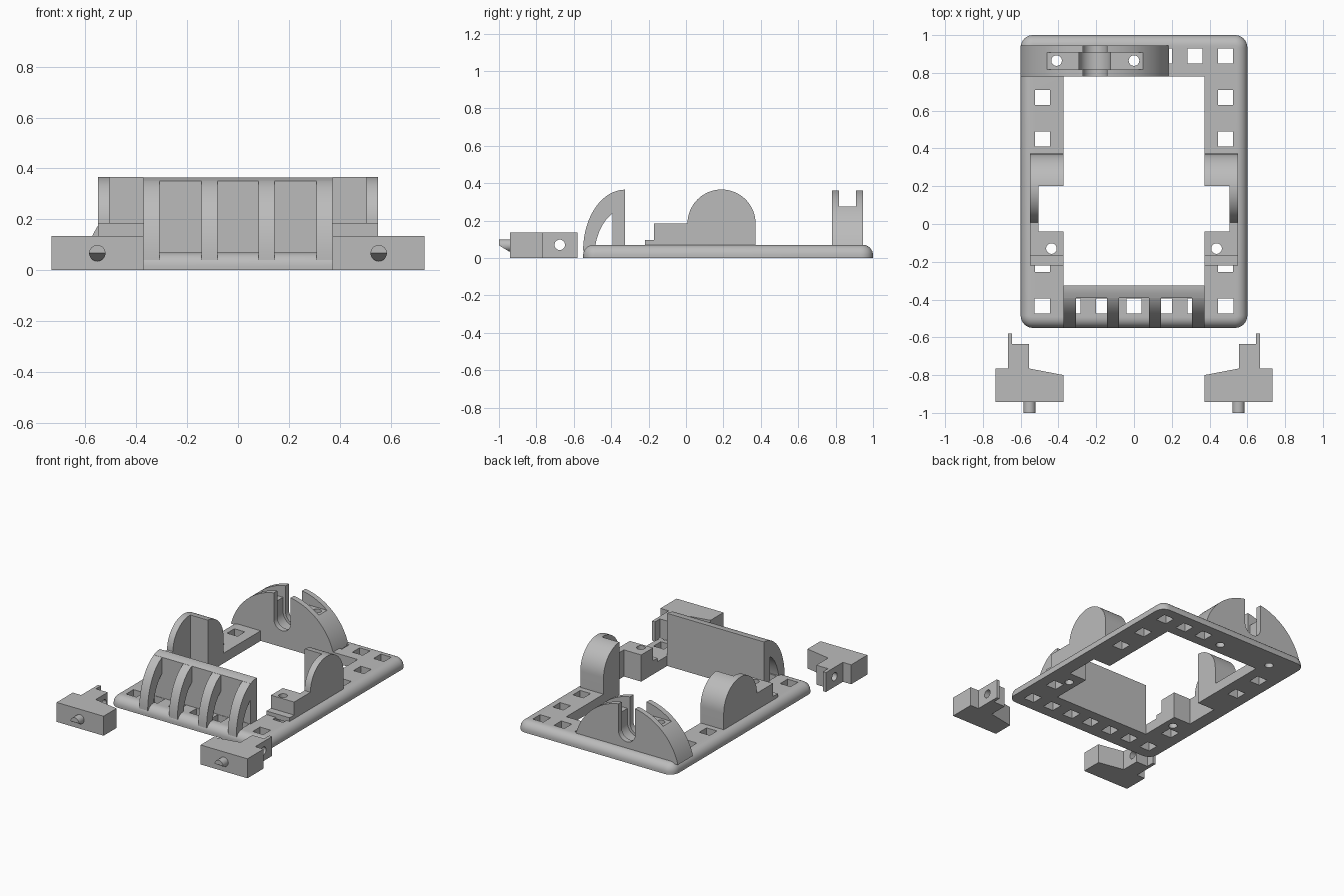
import bpy, bmesh
from math import sin, cos, pi

cube = bpy.data.objects.get("Cube")
if cube:
    bpy.data.objects.remove(cube, do_unlink=True)

grey = bpy.data.materials.new("plain grey")
grey.use_nodes = True
grey.diffuse_color = (0.5, 0.5, 0.5, 1)
grey.node_tree.nodes["Principled BSDF"].inputs["Base Color"].default_value = (0.5, 0.5, 0.5, 1)


def finish(name, bm):
    bmesh.ops.recalc_face_normals(bm, faces=bm.faces)
    mesh = bpy.data.meshes.new(name)
    bm.to_mesh(mesh)
    bm.free()
    mesh.materials.append(grey)
    ob = bpy.data.objects.new(name, mesh)
    bpy.context.collection.objects.link(ob)
    return ob


def add_prism(bm, pts, axis, lo, hi):
    """Extrude a 2D outline along an axis between lo and hi."""
    place = {"x": lambda u, v, w: (w, u, v),
             "y": lambda u, v, w: (u, w, v),
             "z": lambda u, v, w: (u, v, w)}[axis]
    a = [bm.verts.new(place(u, v, lo)) for u, v in pts]
    b = [bm.verts.new(place(u, v, hi)) for u, v in pts]
    bm.faces.new(a)
    bm.faces.new(b[::-1])
    for i in range(len(pts)):
        j = (i + 1) % len(pts)
        bm.faces.new((a[i], b[i], b[j], a[j]))


def prism(name, pts, axis, lo, hi):
    bm = bmesh.new()
    add_prism(bm, pts, axis, lo, hi)
    return finish(name, bm)


def rect(u0, u1, v0, v1):
    return [(u0, v0), (u1, v0), (u1, v1), (u0, v1)]


def arc(cu, cv, ru, rv, start, end, n=32):
    steps = [start + (end - start) * i / n for i in range(n + 1)]
    return [(cu + ru * cos(t), cv + rv * sin(t)) for t in steps]


def circle(u, v, r):
    return arc(u, v, r, r, 0, 2 * pi, 32)[:-1]


def cut(ob, *prisms):
    """Subtract each prism from the object and bake the result."""
    for spec in prisms:
        tool = prism("cutter", *spec)
        tool.hide_render = True
        mod = ob.modifiers.new("cut", "BOOLEAN")
        mod.operation, mod.solver, mod.object = "DIFFERENCE", "EXACT", tool
        bpy.context.view_layer.update()
        graph = bpy.context.evaluated_depsgraph_get()
        mesh = bpy.data.meshes.new_from_object(ob.evaluated_get(graph))
        ob.modifiers.clear()
        ob.data = mesh
        bpy.data.objects.remove(tool, do_unlink=True)


def smooth(ob):
    bpy.ops.object.select_all(action="DESELECT")
    ob.select_set(True)
    bpy.context.view_layer.objects.active = ob
    bpy.ops.object.shade_smooth_by_angle(angle=0.5)


parts = []

# Base frame: rounded slab with a notched opening and a grid of square holes
bm = bmesh.new()
add_prism(bm, rect(-0.6, 0.6, -0.55, 1.0), "z", 0, 0.07)
upright = [e for e in bm.edges if abs(e.verts[0].co.z - e.verts[1].co.z) > 0.01]
bmesh.ops.bevel(bm, geom=upright, offset=0.065, segments=8, profile=0.5, affect="EDGES")
rim = [e for e in bm.edges if all(v.co.z > 0.06 for v in e.verts)]
bmesh.ops.bevel(bm, geom=rim, offset=0.055, segments=8, profile=0.5, affect="EDGES")
frame = finish("base_frame", bm)
holes = [(0.162 * i, -0.435) for i in range(-3, 4)]
holes += [(s * 0.485, y) for s in (-1, 1) for y in (-0.215, 0.45, 0.67)]
holes += [(x, 0.89) for x in (0.162, 0.322, 0.485)]
SCREWS = [(-0.41, 0.865), (0.0, 0.865)]
PEGS = [(-0.437, -0.13), (0.437, -0.13)]
cut(frame,
    (rect(-0.372, 0.372, -0.325, 0.78), "z", -0.1, 0.2),
    (rect(-0.505, 0.505, -0.04, 0.2), "z", -0.1, 0.2),
    *[(rect(x - 0.04, x + 0.04, y - 0.04, y + 0.04), "z", -0.1, 0.2) for x, y in holes],
    *[(circle(x, y, 0.028), "z", -0.1, 0.2) for x, y in SCREWS + PEGS])
parts.append(frame)

# Front guard: solid wall with four curved ribs
outer = arc(-0.325, 0.04, 0.225, 0.325, pi, pi / 2, 24)
wall_top = [p for p in outer if p[0] > -0.39]
parts.append(prism("guard_wall", [(-0.325, 0.02), (-0.392, 0.02), (-0.392, 0.351)] + wall_top,
                   "x", -0.372, 0.372))
inner = [p for p in arc(-0.325, 0, 0.165, 0.26, pi / 2, pi, 32) if p[0] < -0.39 and p[1] > 0.03]
rib_profile = ([p for p in outer if p[0] < -0.392] + [(-0.39, 0.351), (-0.39, 0.238)] + inner)
for i, x in enumerate((-0.34, -0.112, 0.112, 0.34)):
    parts.append(prism("guard_rib_%d" % (i + 1), rib_profile, "x", x - 0.032, x + 0.032))

# Side supports: stepped block rising into a round-topped dome
profile = [(-0.22, 0.06), (-0.22, 0.095), (-0.17, 0.095), (-0.17, 0.185), (0.008, 0.185)]
profile += arc(0.19, 0.184, 0.182, 0.182, pi, 0)[1:] + [(0.372, 0.06)]
for side, s in (("left", 1), ("right", -1)):
    support = prism(side + "_support", profile, "x", *sorted((s * 0.372, s * 0.55)))
    cut(support,
        (rect(*sorted((s * 0.3, s * 0.505)), -0.04, 0.2), "z", -0.1, 0.5),
        (circle(s * 0.437, -0.13, 0.028), "z", -0.1, 0.5))
    parts.append(support)

# Rear arch: groove along the top, stepped round-bottomed slot, screw holes
MID = -0.207
half = [p for p in arc(MID, -0.04, 0.405, 0.405, pi, 0, 64) if p[1] > 0.055]
arch = prism("rear_arch", half, "y", 0.78, 0.945)


def slot(r):
    return [(MID + r, 0.5), (MID - r, 0.5)] + arc(MID, 0.178, r, r, pi, 2 * pi, 24)


cut(arch,
    (rect(-0.7, 0.3, 0.275, 0.5), "y", 0.818, 0.908),
    (slot(0.064), "y", 0.7, 1.1),
    (slot(0.083), "y", 0.818, 0.908),
    *[(circle(x, y, 0.028), "z", -0.1, 0.5) for x, y in SCREWS])
parts.append(arch)

# Loose latches: stepped block with a thin tab, a cross hole and a chamfered pin
outline = [(0.372, -0.942), (0.732, -0.942), (0.732, -0.765), (0.668, -0.765), (0.668, -0.58),
           (0.645, -0.58), (0.645, -0.635), (0.555, -0.635), (0.555, -0.765), (0.372, -0.8)]
for side, s in (("left", 1), ("right", -1)):
    latch = prism(side + "_latch", [(s * x, y) for x, y in outline], "z", 0, 0.135)
    cut(latch, (circle(-0.675, 0.07, 0.028), "x", -1, 1))
    pin = prism(side + "_latch_pin", circle(s * 0.553, 0.067, 0.032), "y", -1.0, -0.935)
    cut(pin, ([(-1.1, 0.067), (-1.0, 0.067), (-0.943, 0.033), (-0.943, 0), (-1.1, 0)], "x", -1, 1))
    parts += [latch, pin]

for ob in parts:
    smooth(ob)
